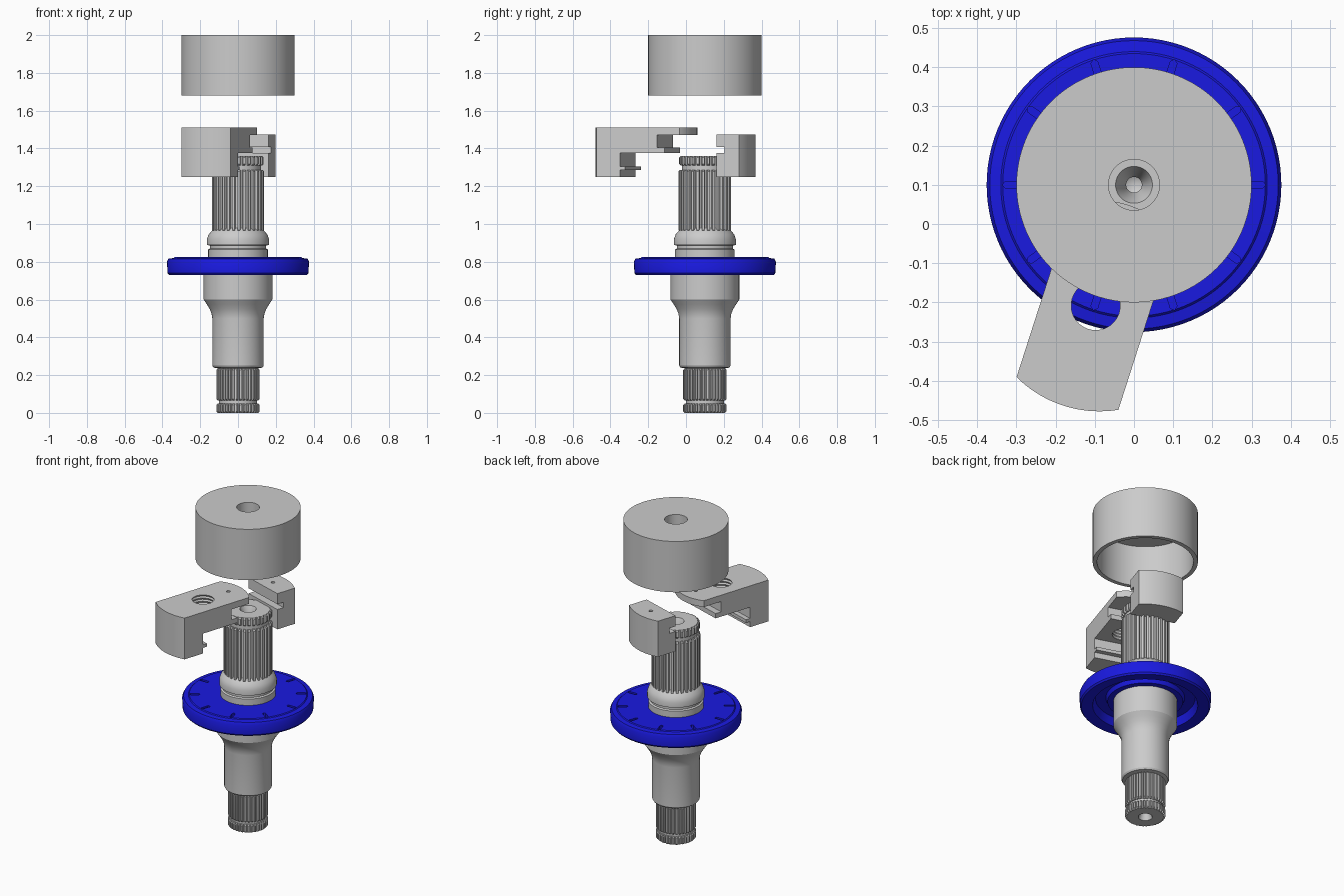
import bpy, bmesh
from math import sin, cos, pi, radians, atan2
from mathutils import Matrix

if "Cube" in bpy.data.objects:
    bpy.data.objects.remove(bpy.data.objects["Cube"])

AXIS_Y = 0.1


def finish(name, bm, loc=(0, 0, 0), rot=0.0):
    bmesh.ops.recalc_face_normals(bm, faces=bm.faces[:])
    me = bpy.data.meshes.new(name)
    bm.to_mesh(me)
    bm.free()
    ob = bpy.data.objects.new(name, me)
    bpy.context.collection.objects.link(ob)
    ob.location = loc
    ob.rotation_euler.z = rot
    smooth(ob)
    return ob


def smooth(ob):
    ob.data.shade_smooth()
    ob.data.set_sharp_from_angle(angle=radians(30))


def lathe(name, profile, loc=(0, AXIS_Y, 0), n=96):
    """Spin a closed (radius, z) loop around z; radius 0 becomes a pole."""
    bm = bmesh.new()
    rings = []
    for r, z in profile:
        if r == 0:
            rings.append([bm.verts.new((0, 0, z))] * n)
        else:
            rings.append([bm.verts.new((r * cos(2 * pi * i / n), r * sin(2 * pi * i / n), z))
                          for i in range(n)])
    for a, b in zip(rings, rings[1:] + rings[:1]):
        for i in range(n):
            j = (i + 1) % n
            vs = list(dict.fromkeys((a[i], a[j], b[j], b[i])))
            if len(vs) > 2:
                bm.faces.new(vs)
    return finish(name, bm, loc)


def prism(bm, outline, depth, mat=Matrix()):
    """Extrude a 2D outline along its normal, then transform it."""
    bot = [bm.verts.new(mat @ Matrix.Translation((x, y, 0)).translation) for x, y in outline]
    top = [bm.verts.new(mat @ Matrix.Translation((x, y, depth)).translation) for x, y in outline]
    bm.faces.new(bot[::-1])
    bm.faces.new(top)
    for i in range(len(bot)):
        j = (i + 1) % len(bot)
        bm.faces.new((bot[i], bot[j], top[j], top[i]))


def boolean(ob, cutter, op):
    mod = ob.modifiers.new("cut", 'BOOLEAN')
    mod.operation, mod.object, mod.solver = op, cutter, 'EXACT'
    bpy.context.view_layer.update()
    dg = bpy.context.evaluated_depsgraph_get()
    me = bpy.data.meshes.new_from_object(ob.evaluated_get(dg))
    ob.modifiers.clear()
    ob.data = me
    smooth(ob)
    bpy.data.objects.remove(cutter)


def spline(name, teeth, r_in, r_out, z0, z1, bore):
    """Toothed ring around the shaft, with small chamfered ends."""
    bm = bmesh.new()
    steps = ((0, r_in), (0.35, r_in), (0.45, r_out), (0.9, r_out))
    c = 0.008
    rings = []
    for z, inset in ((z0, c), (z0 + c, 0), (z1 - c, 0), (z1, c)):
        ring = []
        for k in range(teeth):
            for f, r in steps:
                a = 2 * pi * (k + f) / teeth
                r2 = min(r, r_out - inset)
                ring.append(bm.verts.new((r2 * cos(a), r2 * sin(a), z)))
        rings.append(ring)
    n = teeth * 4
    for z, end in ((z0, 0), (z1, -1)):
        rings.insert(0 if end == 0 else len(rings),
                     [bm.verts.new((bore * cos(2 * pi * i / n), bore * sin(2 * pi * i / n), z))
                      for i in range(n)])
    for a, b in zip(rings, rings[1:] + rings[:1]):
        for i in range(n):
            j = (i + 1) % n
            bm.faces.new((a[i], a[j], b[j], b[i]))
    return finish(name, bm, (0, AXIS_Y, 0))


# Shaft core with centre holes at both ends
lathe("shaft", [
    (0, 0.07), (0.02, 0.06), (0.04, 0.0), (0.1, 0.0), (0.1, 0.235), (0.13, 0.24),
    (0.136, 0.25), (0.136, 0.5), (0.14, 0.525), (0.15, 0.55), (0.165, 0.575),
    (0.182, 0.6), (0.182, 0.78), (0.158, 0.78), (0.158, 0.865), (0.148, 0.87),
    (0.148, 0.885), (0.164, 0.89), (0.164, 0.92), (0.155, 0.945), (0.138, 0.965),
    (0.122, 0.98), (0.122, 1.36), (0.047, 1.36), (0.02, 1.30), (0.02, 1.22), (0, 1.21)])

# Toothed sections, separated by the retaining-ring grooves
spline("lower_end_teeth", 36, 0.103, 0.115, 0.0, 0.05, 0.09)
spline("lower_teeth", 36, 0.103, 0.115, 0.065, 0.235, 0.09)
spline("upper_teeth", 30, 0.123, 0.139, 0.96, 1.287, 0.11)
spline("upper_end_teeth", 30, 0.124, 0.136, 1.31, 1.36, 0.11)

# Blue flange: dished underside and ten radial slots on top
flange = lathe("flange", [
    (0.15, 0.76), (0.215, 0.76), (0.225, 0.785), (0.285, 0.785), (0.3, 0.735),
    (0.365, 0.73), (0.373, 0.74), (0.376, 0.80), (0.368, 0.816), (0.34, 0.82),
    (0.335, 0.825), (0.15, 0.825)])
bm = bmesh.new()
w = 0.009
slot = [(0.28, -w), (0.328, -w), (0.336, 0), (0.328, w), (0.28, w), (0.272, 0)]
for k in range(10):
    prism(bm, slot, 0.06, Matrix.Translation((0, 0, 0.802)) @ Matrix.Rotation(k * pi / 5, 4, 'Z'))
boolean(flange, finish("slot_cutter", bm, (0, AXIS_Y, 0)), 'DIFFERENCE')
blue = bpy.data.materials.new("blue")
blue.diffuse_color = (0.01, 0.01, 0.75, 1)
blue.use_nodes = True
blue.node_tree.nodes["Principled BSDF"].inputs["Base Color"].default_value = blue.diffuse_color
flange.data.materials.clear()
flange.data.materials.append(blue)

# Hollow cap with a centre hole
lathe("cap", [(0.275, 1.68), (0.3, 1.68), (0.3, 2.0), (0.065, 2.0), (0.065, 1.94),
              (0.275, 1.94)], n=128)

# Clamp blocks: side profile (along, z) trimmed by a round outline
TURN = atan2(0.952, 0.306)
HALF = 0.1365


def block(name, profile, inner_r, holes, loc):
    bm = bmesh.new()
    prism(bm, profile, 2 * HALF, Matrix.Translation((0, HALF, 0)) @ Matrix.Rotation(pi / 2, 4, 'X'))
    ob = finish(name, bm)
    bm = bmesh.new()
    n = 128
    angles = [2 * pi * (i + 0.5) / n for i in range(n)]
    radii = [inner_r if cos(a) * inner_r[1] > 0 else None for a in angles]
    outline = [((inner_r[0] if r else 0.3) * cos(a), (inner_r[0] if r else 0.3) * sin(a))
               for a, r in zip(angles, radii)]
    prism(bm, outline, 1.0, Matrix.Translation((0, 0, 1.0)))
    boolean(ob, finish("trim_cutter", bm), 'INTERSECT')
    for x, prof in holes:
        boolean(ob, lathe("hole_cutter", prof, (x, 0, 0), 32), 'DIFFERENCE')
    ob.location = loc
    ob.rotation_euler.z = TURN
    return ob


pin_hole = [(0, 1.42), (0.011, 1.42), (0.011, 1.6), (0, 1.6)]
thread = [(0, 1.35)]
for i in range(9):
    thread += [(0.0625, 1.35 + i * 0.02), (0.068, 1.36 + i * 0.02)]
thread += [(0.0625, 1.53), (0, 1.53)]

block("large_clamp", [
    (-0.32, 1.25), (-0.137, 1.25), (-0.137, 1.285), (-0.107, 1.285), (-0.107, 1.305),
    (-0.137, 1.305), (-0.137, 1.375), (0.11, 1.375), (0.11, 1.405), (0.07, 1.405),
    (0.07, 1.47), (0.26, 1.47), (0.26, 1.51), (-0.32, 1.51)],
    (0.238, 1), [(-0.032, thread), (0.15, pin_hole)], (-0.088, -0.178, 0))

block("small_clamp", [
    (0.142, 1.25), (0.32, 1.25), (0.32, 1.475), (0.142, 1.475), (0.142, 1.408),
    (0.186, 1.408), (0.186, 1.375), (0.142, 1.375)],
    (0.3, 1), [(0.215, pin_hole)], (-0.012, 0.068, 0))
